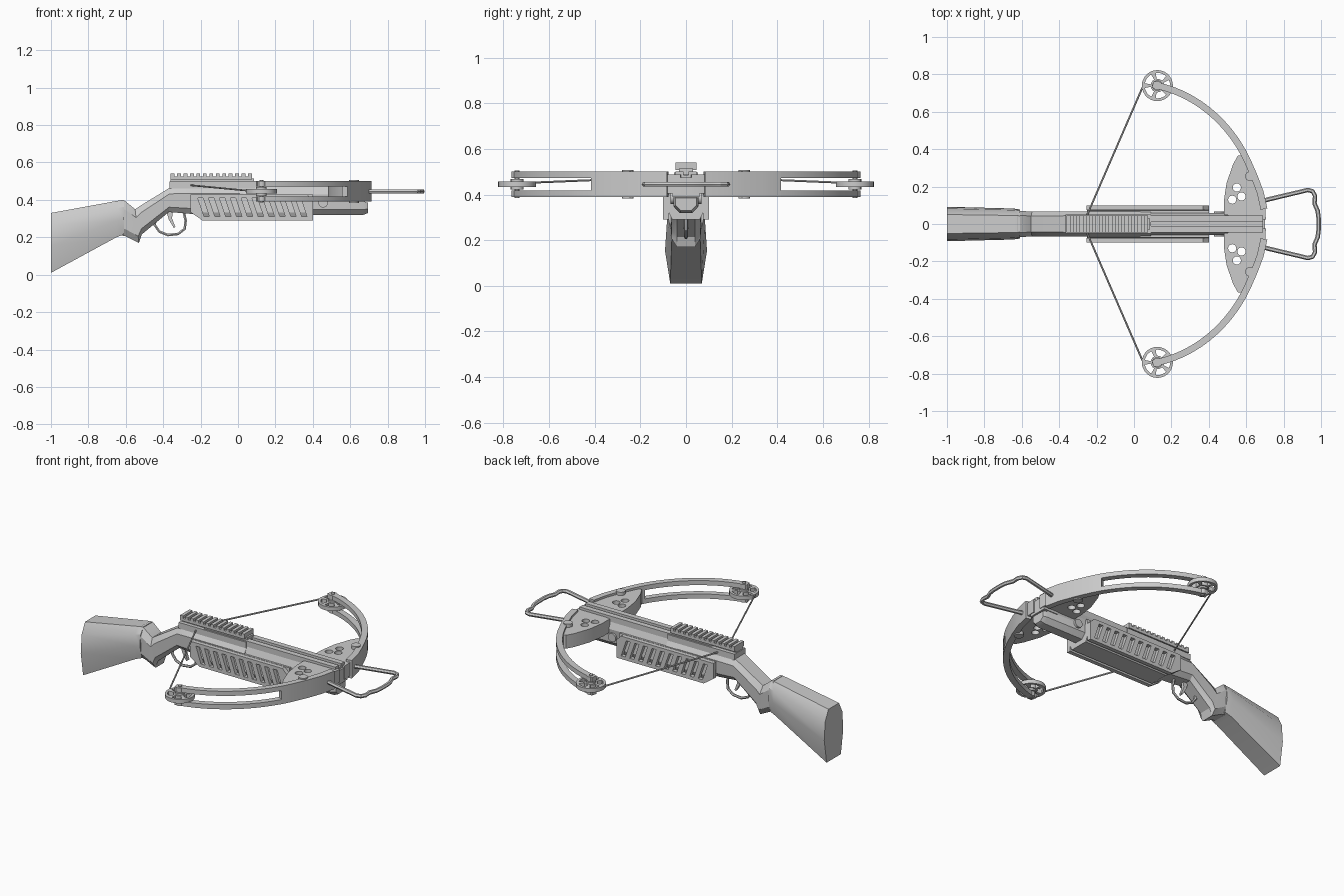
import bpy, bmesh, math
from mathutils import Vector, geometry

if "Cube" in bpy.data.objects:
    bpy.data.objects.remove(bpy.data.objects["Cube"])

grey = bpy.data.materials.new("plain_grey")
grey.diffuse_color = (0.6, 0.6, 0.6, 1)
grey.use_nodes = True
grey.node_tree.nodes["Principled BSDF"].inputs["Base Color"].default_value = grey.diffuse_color
link = bpy.context.scene.collection.objects.link


def finish(name, bm):
    bmesh.ops.remove_doubles(bm, verts=bm.verts, dist=1e-5)
    bmesh.ops.recalc_face_normals(bm, faces=bm.faces)
    me = bpy.data.meshes.new(name)
    bm.to_mesh(me)
    bm.free()
    me.materials.append(grey)
    ob = bpy.data.objects.new(name, me)
    link(ob)
    return ob


def curve_mesh(name, cu):
    """Turn a curve into a bmesh."""
    tmp = bpy.data.objects.new(name, cu)
    link(tmp)
    dg = bpy.context.evaluated_depsgraph_get()
    me = bpy.data.meshes.new_from_object(tmp.evaluated_get(dg))
    bm = bmesh.new()
    bm.from_mesh(me)
    bpy.data.objects.remove(tmp)
    bpy.data.curves.remove(cu)
    bpy.data.meshes.remove(me)
    return bm


def add_spline(cu, pts, cyclic):
    sp = cu.splines.new('POLY')
    sp.points.add(len(pts) - 1)
    for p, c in zip(sp.points, pts):
        p.co = (c[0], c[1], c[2] if len(c) > 2 else 0, 1)
    sp.use_cyclic_u = cyclic


def plate(name, loops, lo, hi, side=False):
    """Flat shape with holes, from lo to hi along z (or along y if side)."""
    cu = bpy.data.curves.new(name, 'CURVE')
    cu.dimensions = '2D'
    cu.fill_mode = 'BOTH'
    cu.extrude = (hi - lo) / 2
    for pts in loops:
        add_spline(cu, pts, True)
    bm = curve_mesh(name, cu)
    for v in bm.verts:
        a, b, c = v.co
        c += (lo + hi) / 2
        v.co = (a, c, b) if side else (a, b, c)
    return finish(name, bm)


def tube(name, pts, r, cyclic=False):
    cu = bpy.data.curves.new(name, 'CURVE')
    cu.dimensions = '3D'
    cu.bevel_depth = r
    cu.bevel_resolution = 1
    cu.use_fill_caps = True
    add_spline(cu, pts, cyclic)
    return finish(name, curve_mesh(name, cu))


def box(name, x0, x1, y0, y1, z0, z1):
    return plate(name, [[(x0, y0), (x1, y0), (x1, y1), (x0, y1)]], z0, z1)


def circle(cx, cy, r, n=16):
    return [(cx + r * math.cos(2 * math.pi * i / n), cy + r * math.sin(2 * math.pi * i / n)) for i in range(n)]


def loft(name, sections, template):
    """Sections are (x top, z top, x bottom, z bottom, half width)."""
    bm = bmesh.new()
    rings = []
    for xt, zt, xb, zb, hw in sections:
        half = [(xb + (xt - xb) * t, hw * w, zb + (zt - zb) * t) for t, w in template]
        ring = half + [(x, -y, z) for x, y, z in reversed(half)]
        rings.append([bm.verts.new(p) for p in ring])
    n = len(rings[0])
    for a, b in zip(rings, rings[1:]):
        for i in range(n):
            j = (i + 1) % n
            bm.faces.new((a[i], a[j], b[j], b[i]))
    bm.faces.new(rings[0])
    bm.faces.new(rings[-1])
    return finish(name, bm)


# shoulder stock, grip and receiver
loft("stock", [(-1, .33, -1, .01, .092), (-.645, .395, -.65, .2, .083), (-.61, .40, -.61, .215, .078)],
     [(0, .75), (.45, 1), (.8, .9), (1, .55)])
loft("grip_and_receiver", [(-.625, .40, -.625, .21, .07), (-.605, .395, -.60, .205, .07),
     (-.55, .35, -.53, .17, .066), (-.52, .37, -.515, .215, .066), (-.365, .465, -.37, .335, .068),
     (-.25, .47, -.25, .325, .068), (.09, .47, .09, .32, .065)],
     [(0, .6), (.2, .95), (.75, 1), (1, .65)])

# barrel body, lower tube and grooved bolt track
loft("barrel_body", [(.05, .475, .05, .385, .06), (.68, .475, .68, .385, .06)], [(0, .9), (.5, 1), (1, .7)])
loft("lower_tube", [(.05, .40, .05, .32, .055), (.67, .39, .67, .32, .055), (.695, .385, .695, .33, .045)],
     [(0, .5), (.4, 1), (1, 1)])
box("track_floor", -.2, .69, -.045, .045, .465, .485)
for s in (-1, 1):
    a, b = sorted((s * .012, s * .045))
    box("track_strip", -.2, .69, a, b, .465, .502)

# slotted fore-end
loft("fore_end_core", [(-.25, .43, -.25, .335, .08), (-.18, .43, -.18, .29, .08), (.4, .43, .4, .29, .08)],
     [(0, .75), (.3, 1), (1, .9)])
slots = []
for i in range(10):
    x = -.215 + i * .058
    slots.append([(x, .41), (x + .028, .41), (x + .062, .31), (x + .034, .31)])
for s in (-1, 1):
    a, b = sorted((s * .075, s * .1))
    plate("fore_end_panel", [[(-.255, .43), (-.255, .335), (-.19, .29), (.4, .29), (.4, .40), (.37, .43)]] + slots,
          a, b, True)
    c, d = sorted((s * .05, s * .068))
    plate("barrel_pin", [circle(.455, .385, .026)], c, d, True)

# sight rail with teeth
box("sight_rail_base", -.365, .09, -.052, .052, .46, .497)
box("sight_rail_neck", -.36, .085, -.03, .03, .49, .515)
teeth = [(-.36, .508)]
for i in range(13):
    x = -.36 + i * .0345
    teeth += [(x, .54), (x + .02, .54), (x + .02, .525), (x + .0345, .525)]
teeth = teeth[:-2] + [(.074, .508)]
plate("sight_rail_teeth", [teeth], -.045, .045, True)

# trigger and guard
tube("trigger_guard", [(-.44, 0, .31), (-.445, 0, .265), (-.42, 0, .23), (-.375, 0, .212), (-.32, 0, .218),
     (-.285, 0, .245), (-.28, 0, .29), (-.29, 0, .335)], .008)
plate("trigger", [[(-.385, .345), (-.35, .345), (-.352, .30), (-.335, .255), (-.343, .25), (-.37, .295)]],
      -.01, .01, True)

# riser with lightening holes
half = [(.515, .045), (.48, .05), (.48, .12), (.495, .22), (.53, .32), (.555, .365), (.59, .37), (.625, .32),
        (.66, .22), (.70, .12), (.705, .025), (.67, .02)]
outline = half + [(x, -y) for x, y in reversed(half)]
holes = [circle(x, s * y, .022) for s in (-1, 1) for x, y in ((.55, .195), (.575, .147), (.525, .13))]
plate("riser", [outline] + holes, .405, .487)
box("riser_block", .6, .70, -.06, .06, .39, .475)

# split limbs, wheels and string
path = [Vector(p) for p in ((.695, .08), (.675, .17), (.645, .25))]
path += [p.to_2d() for p in geometry.interpolate_bezier(Vector((.61, .33, 0)), Vector((.52, .53, 0)),
                                                        Vector((.34, .70, 0)), Vector((.10, .745, 0)), 24)]


def band(i0, i1, s, w):
    left, right = [], []
    for i in range(i0, i1):
        d = (path[min(i + 1, len(path) - 1)] - path[max(i - 1, 0)]).normalized()
        n = Vector((-d.y, d.x)) * w
        left.append(((path[i] + n).x, s * (path[i] + n).y))
        right.append(((path[i] - n).x, s * (path[i] - n).y))
    return left + right[::-1]


split = next(i for i, p in enumerate(path) if p.y > .4)
for s in (-1, 1):
    plate("limb_root", [band(0, split + 1, s, .018)], .39, .50)
    for z in (.39, .472):
        plate("limb_prong", [band(split, len(path), s, .018)], z, z + .028)
        plate("limb_tip", [circle(.125, s * .74, .024)], z, z + .028)
    plate("limb_bolt", [circle(.62, s * .255, .026)], .383, .507)
    # wheel with five openings
    cx, cy = .125, s * .74
    gaps = []
    for k in range(5):
        mid = 2 * math.pi * k / 5
        arc = [mid + t * .11 for t in range(-4, 5)]
        gaps.append([(cx + .068 * math.cos(a), cy + .068 * math.sin(a)) for a in arc] +
                    [(cx + .036 * math.cos(a), cy + .036 * math.sin(a)) for a in arc[::-2]])
    plate("wheel", [circle(cx, cy, .083, 28)] + gaps, .433, .457)
    plate("wheel_hub", [circle(cx, cy, .028)], .422, .468)
    plate("wheel_axle", [circle(cx, cy, .011, 10)], .385, .505)
tube("string", [(.045, -.73, .45), (-.25, -.05, .478), (-.25, .05, .478), (.045, .73, .45)], .005)

# foot stirrup
side = [(.66, .115), (.72, .132), (.93, .182), (.955, .175), (.968, .15), (.965, .11), (.982, .07), (.987, .03)]
tube("foot_stirrup", [(x, y, .445) for x, y in side] + [(x, -y, .445) for x, y in reversed(side)], .012)

# smooth rounded parts, keep edges sharp
for ob in bpy.context.scene.objects:
    ob.select_set(ob.type == 'MESH')
    bpy.context.view_layer.objects.active = ob
bpy.ops.object.shade_smooth_by_angle(angle=math.radians(28))
